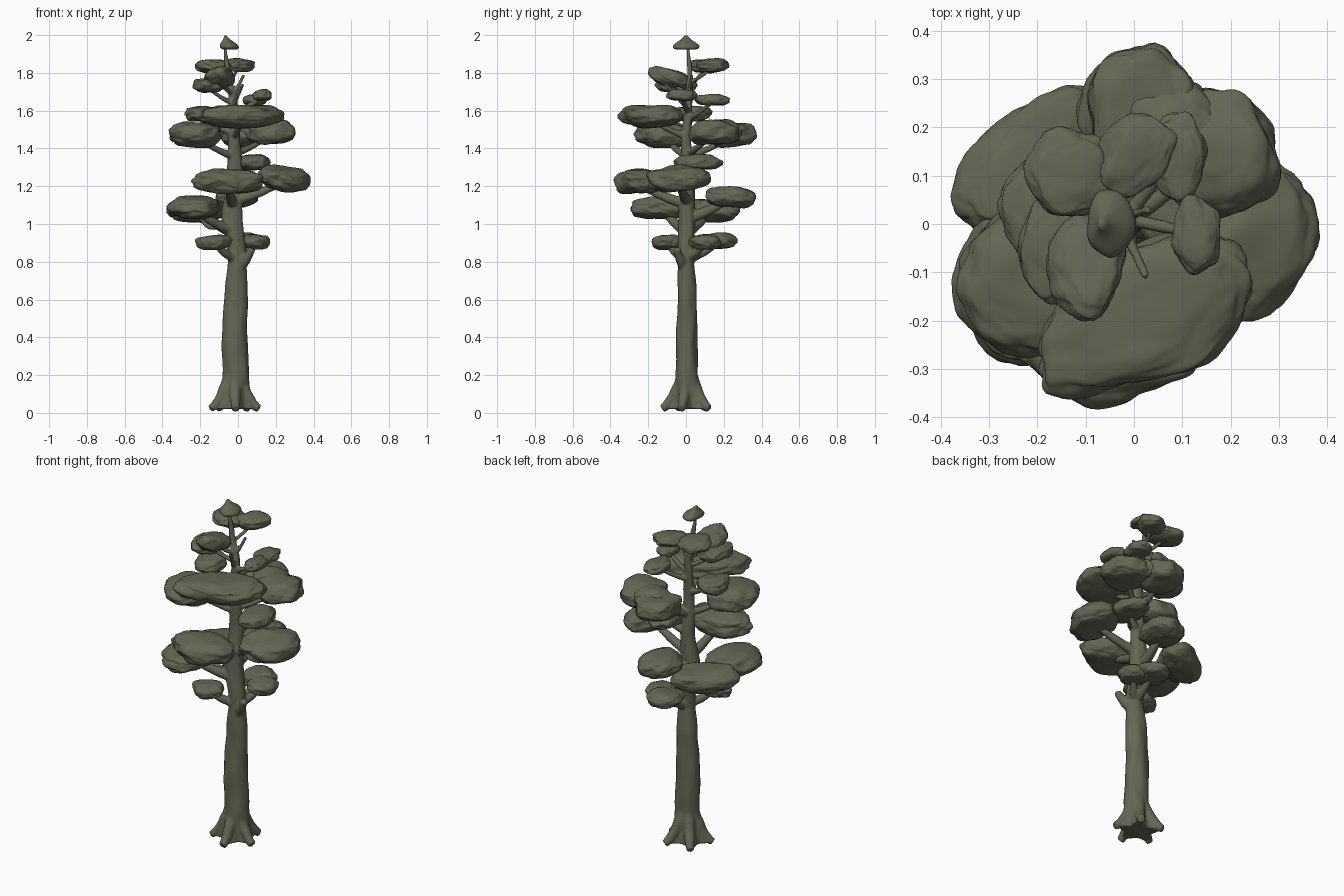
import bpy, bmesh, math
from mathutils import Vector, Matrix, noise

old = bpy.data.objects.get("Cube")
if old:
    bpy.data.objects.remove(old, do_unlink=True)

olive = bpy.data.materials.new("olive_green")
olive.use_nodes = True
colour = (0.125, 0.135, 0.088, 1)
olive.diffuse_color = colour
olive.node_tree.nodes["Principled BSDF"].inputs["Base Color"].default_value = colour


def finish(bm, name):
    """Turn a bmesh into a smooth, coloured object."""
    bmesh.ops.recalc_face_normals(bm, faces=bm.faces)
    for face in bm.faces:
        face.smooth = True
    mesh = bpy.data.meshes.new(name)
    bm.to_mesh(mesh)
    bm.free()
    mesh.materials.append(olive)
    obj = bpy.data.objects.new(name, mesh)
    bpy.context.collection.objects.link(obj)
    return obj


def skin_rings(bm, rings):
    """Bridge vertex rings and cap both ends."""
    rings = [[bm.verts.new(p) for p in ring] for ring in rings]
    n = len(rings[0])
    for low, high in zip(rings, rings[1:]):
        for i in range(n):
            j = (i + 1) % n
            bm.faces.new((low[i], low[j], high[j], high[i]))
    bm.faces.new(rings[0][::-1])
    bm.faces.new(rings[-1])


def lerp_table(table, z):
    """Smoothly read (x, y, radius) from rows that start with z."""
    for a, b in zip(table, table[1:]):
        if z <= b[0]:
            t = max(0, (z - a[0]) / (b[0] - a[0]))
            t = t * t * (3 - 2 * t)
            return [p + (q - p) * t for p, q in zip(a[1:], b[1:])]
    return list(table[-1][1:])


# Trunk: height, centre x, centre y, radius
TRUNK = [(0, -.02, .008, .08), (.2, -.012, .005, .069), (.45, -.018, .005, .067),
         (.65, -.012, .005, .061), (.82, -.003, 0, .05), (1.05, -.032, .005, .056),
         (1.25, -.018, .01, .041), (1.45, -.02, 0, .033), (1.65, -.025, .015, .024),
         (1.8, -.055, .02, .017), (1.95, -.07, .01, .009)]
ROOT_TURN = -0.25


def add_trunk(bm):
    rings, sides, steps = [], 40, 90
    for k in range(steps + 1):
        z = 0.02 + 1.93 * k / steps
        x, y, r = lerp_table(TRUNK, z)
        flare = 0.06 * math.exp(-z / 0.07)
        ring = []
        for i in range(sides):
            a = math.tau * i / sides
            spur = (0.5 + 0.5 * math.cos(5 * (a - ROOT_TURN))) * flare
            bump = 1 + 0.1 * noise.noise((math.cos(a) * 1.5, math.sin(a) * 1.5, z * 7))
            rr = r * bump + spur
            ring.append((x + rr * math.cos(a), y + (rr - r * .18) * math.sin(a), z))
        rings.append(ring)
    skin_rings(bm, rings)


def add_tube(bm, points, r0, r1, sides=12, steps=12):
    """Tapered limb along a quadratic curve through three control points."""
    a, b, c = map(Vector, points)
    rings = []
    for k in range(steps + 1):
        t = k / steps
        p = a * (1 - t) ** 2 + b * 2 * t * (1 - t) + c * t * t
        d = (b - a) * (1 - t) + (c - b) * t
        turn = d.to_track_quat('Z', 'Y')
        r = (r0 + (r1 - r0) * t) * (1 + 0.15 * noise.noise(p * 20))
        rings.append([p + turn @ Vector((r * math.cos(math.tau * i / sides),
                                         r * math.sin(math.tau * i / sides), 0))
                      for i in range(sides)])
    skin_rings(bm, rings)


def build_pad(name, x, y, z, rx, ry, rz, spin=0, tilt=0):
    """Flattened, blocky foliage cushion with an angular outline."""
    bm = bmesh.new()
    bmesh.ops.create_icosphere(bm, subdivisions=5, radius=1)
    seed = Vector((x * 31, y * 37, z * 41))
    turn = Matrix.Rotation(math.radians(spin), 3, 'Z') @ Matrix.Rotation(tilt, 3, 'Y')
    for v in bm.verts:
        d = v.co.copy()
        outline = 1 + 0.16 * noise.noise(Vector((d.x, d.y, 0)) * 1.3 + seed)
        lumps = 1 + 0.1 * noise.noise(d * 2 + seed) + 0.035 * noise.noise(d * 5 + seed)
        wide = max(1 - d.z * d.z, 1e-4) ** -0.16 * outline * lumps
        height = math.copysign(abs(d.z) ** 0.85, d.z)
        sag = 0.25 * noise.noise(Vector((d.x, d.y, 3)) * 1.2 + seed)
        p = Vector((d.x * rx * wide, d.y * ry * wide, rz * (height * lumps + sag)))
        v.co = turn @ p + Vector((x, y, z))
    finish(bm, name)


def add_limb(bm, pad):
    """Branch that rises from the trunk into the underside of a pad."""
    x, y, z, rx, ry, rz = pad[:6]
    foot = max(0.8, z - 0.05 - 0.28 * math.hypot(x, y))
    tx, ty, r = lerp_table(TRUNK, foot)
    end = Vector((x, y, z - rz * 0.2))
    start = Vector((tx, ty, foot))
    middle = start.lerp(end, 0.55) - Vector((0, 0, 0.02))
    add_tube(bm, (start, middle, end), r * 0.6, max(r * 0.3, 0.01))


# Foliage pads: centre, radii, spin in degrees, tilt
TIERS = {
    "low": [(-.125, -.1, .905, .09, .075, .04), (.09, .1, .905, .08, .085, .04),
            (.02, .17, .91, .095, .095, .042)],
    "lower": [(-.23, -.125, 1.085, .14, .165, .06), (-.215, .125, 1.075, .185, .11, .06, 36),
              (.0, .235, 1.145, .11, .13, .055)],
    "middle": [(-.05, -.25, 1.225, .18, .125, .065), (.245, -.04, 1.24, .12, .175, .062, -28, .2),
               (.085, .06, 1.325, .085, .125, .042)],
    "upper": [(-.22, -.115, 1.475, .14, .145, .067), (.175, .14, 1.485, .12, .13, .065),
              (.015, .24, 1.475, .115, .13, .062),
              (.025, -.19, 1.57, .235, .135, .06, 26), (-.2, .03, 1.585, .08, .1, .04)],
    "high": [(.13, -.02, 1.68, .05, .08, .03), (.09, .14, 1.655, .06, .09, .03),
             (-.1, -.085, 1.775, .115, .08, .045, 90, .3), (-.16, -.05, 1.735, .08, .11, .038)],
    "crown": [(-.13, .105, 1.835, .095, .09, .035), (.0, .14, 1.84, .09, .07, .035, 50)],
}

for tier, pads in TIERS.items():
    for i, pad in enumerate(pads, 1):
        build_pad(f"{tier}_foliage_{i}", *pad)
# Lobe that joins the two upper pads at the back
build_pad("upper_foliage_bridge", .09, .19, 1.485, .12, .1, .06, -30)

# All the wood, grown together into one surface
wood = bmesh.new()
add_trunk(wood)
for pads in TIERS.values():
    for pad in pads:
        add_limb(wood, pad)

# Root toes spreading from the trunk base
for i in range(5):
    a = math.tau * i / 5 + ROOT_TURN
    spoke = Vector((math.cos(a), math.sin(a), 0))
    add_tube(wood, [spoke * reach + Vector((-.02, .008, z)) for reach, z in
                    ((.025, .19), (.075, .06), (.135, .022))], .036, .022)

# Bare snags near the top and on the trunk
add_tube(wood, ((-.03, 0, 1.62), (0, -.05, 1.68), (.025, -.11, 1.74)), .015, .009)
add_tube(wood, ((-.03, .01, 1.68), (.0, .02, 1.72), (.03, .03, 1.79)), .014, .009)
add_tube(wood, ((0, 0, .76), (.04, -.03, .8), (.075, -.05, .87)), .034, .018)
add_tube(wood, ((-.04, 0, 1.02), (-.17, .02, .93), (-.2, .04, 1.06)), .018, .014)

trunk = finish(wood, "trunk_roots_and_branches")
remesh = trunk.modifiers.new("grow_together", 'REMESH')
remesh.mode = 'VOXEL'
remesh.voxel_size = 0.006
remesh.use_smooth_shade = True
soften = trunk.modifiers.new("soften_joints", 'SMOOTH')
soften.factor = 0.5
soften.iterations = 6

# Pointed tip: a lumpy cap with a small spire
bm = bmesh.new()
PROFILE = [(.008, 1.925), (.045, 1.92), (.064, 1.932), (.062, 1.948),
           (.04, 1.964), (.018, 1.98), (.008, 2.0)]
rings = []
for r, z in PROFILE:
    ring = []
    for i in range(24):
        a = math.tau * i / 24
        rr = r * (1 + 0.25 * noise.noise((math.cos(a) * 1.5, math.sin(a) * 1.5, 5)))
        shift = (z - 1.94) * .3
        ring.append((-.05 - shift + rr * .85 * math.cos(a), rr * 1.1 * math.sin(a), z))
    rings.append(ring)
skin_rings(bm, rings)
finish(bm, "crown_tip").modifiers.new("rounding", 'SUBSURF').levels = 1
